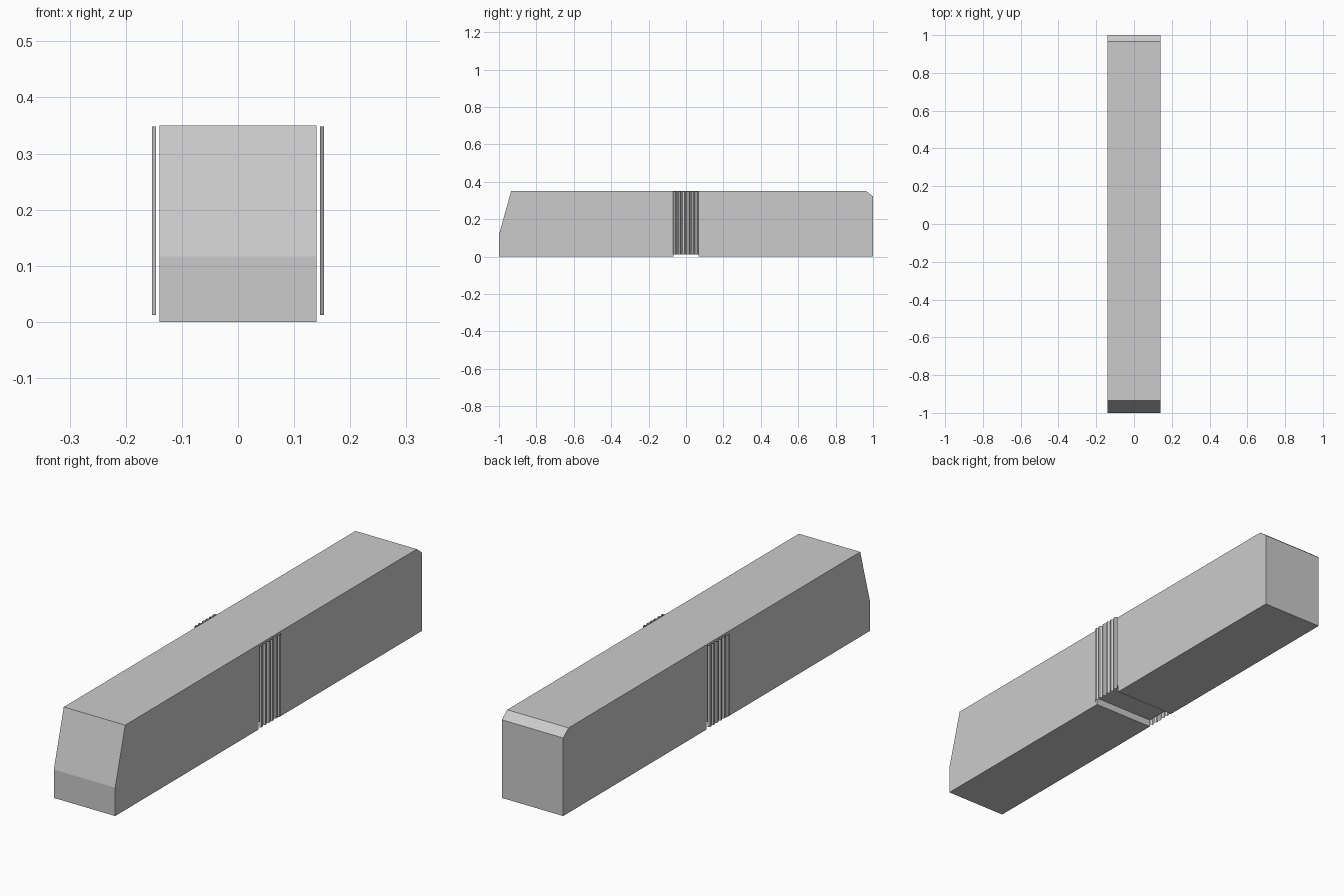
import bpy, bmesh

if "Cube" in bpy.data.objects:
    bpy.data.objects.remove(bpy.data.objects["Cube"])


def make_object(name, bm):
    mesh = bpy.data.meshes.new(name)
    bm.to_mesh(mesh)
    bm.free()
    obj = bpy.data.objects.new(name, mesh)
    bpy.context.collection.objects.link(obj)
    return obj


# Long body: side profile (y, z) extruded across the width, with a shallow
# underside recess below the articulation joint
profile = [(-1, 0), (-1, 0.117), (-0.935, 0.35), (0.965, 0.35), (1, 0.322), (1, 0),
           (0.067, 0), (0.067, 0.03), (-0.067, 0.03), (-0.067, 0)]
bm = bmesh.new()
face = bm.faces.new([bm.verts.new((-0.14, y, z)) for y, z in profile])
ext = bmesh.ops.extrude_face_region(bm, geom=[face])
moved = [g for g in ext["geom"] if isinstance(g, bmesh.types.BMVert)]
bmesh.ops.translate(bm, verts=moved, vec=(0.28, 0, 0))
bmesh.ops.recalc_face_normals(bm, faces=bm.faces)
make_object("body", bm)


# Pleated bellows sheet standing just off each side of the body
def bellows(name, side, folds=6, half=0.07, inner=0.146, outer=0.153):
    bm = bmesh.new()
    step = 2 * half / folds
    outline = []
    for i in range(folds):
        y = -half + i * step
        outline += [(inner, y), (outer, y + step * 0.25),
                    (outer, y + step * 0.65), (inner, y + step * 0.9)]
    outline.append((inner, half))
    rows = [[bm.verts.new((side * x, y, z)) for x, y in outline] for z in (0.012, 0.348)]
    for i in range(len(outline) - 1):
        quad = [rows[0][i], rows[0][i + 1], rows[1][i + 1], rows[1][i]]
        bm.faces.new(quad if side > 0 else quad[::-1])
    make_object(name, bm)


bellows("bellows_right", 1)
bellows("bellows_left", -1)
